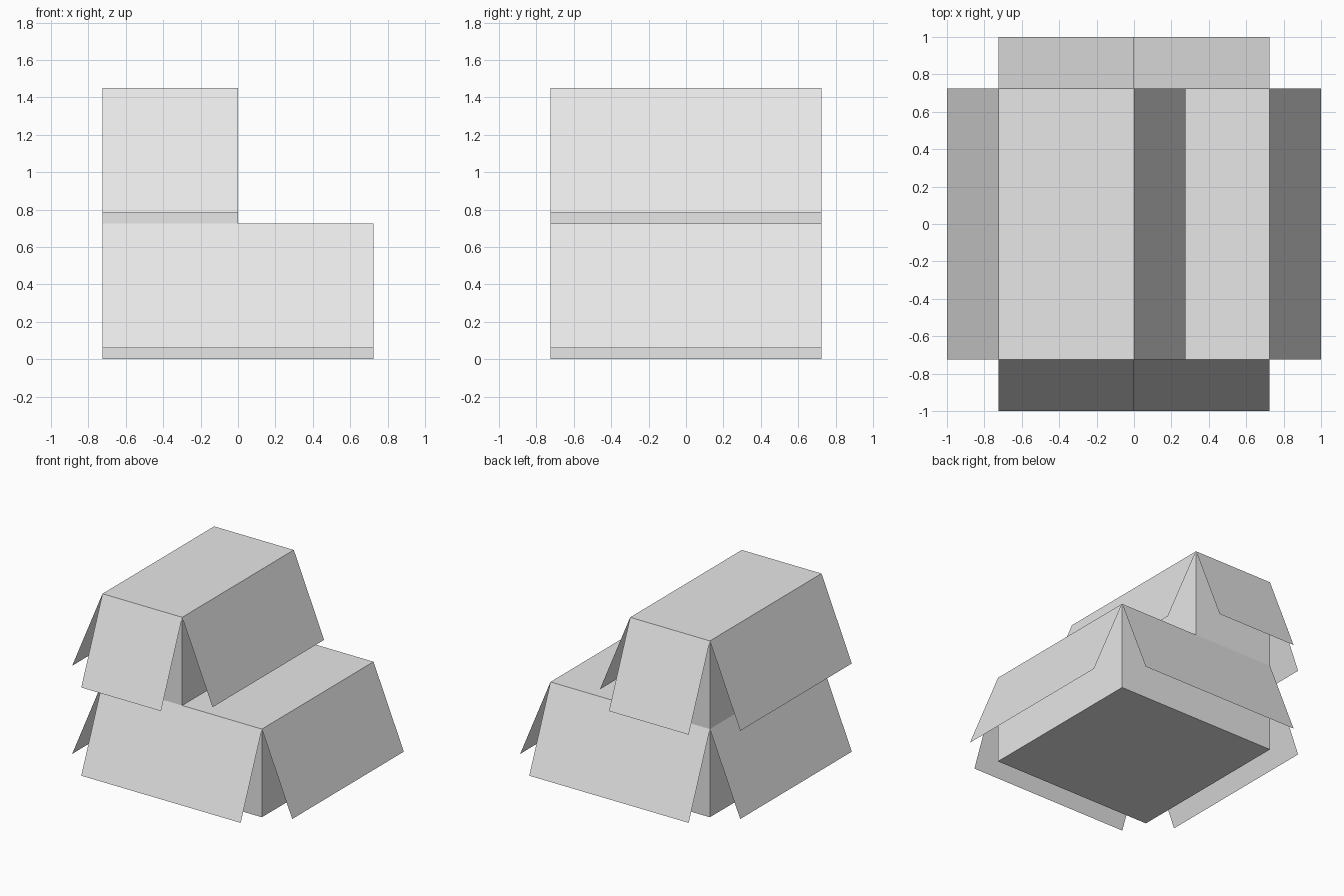
import bpy
import bmesh
from math import radians, sin, cos
from mathutils import Vector

cube = bpy.data.objects.get("Cube")
if cube:
    bpy.data.objects.remove(cube, do_unlink=True)

HALF = 0.7245                # half width of the lower block, also height of a tier
FLAP_LENGTH = 0.72
TILT = radians(22.5)         # flap angle away from the wall

grey = bpy.data.materials.new("light grey")
grey.use_nodes = True
grey.diffuse_color = (0.8, 0.8, 0.8, 1)
grey.node_tree.nodes["Principled BSDF"].inputs["Base Color"].default_value = (0.8, 0.8, 0.8, 1)


def add_object(name, bm):
    mesh = bpy.data.meshes.new(name)
    bm.to_mesh(mesh)
    bm.free()
    mesh.materials.append(grey)
    obj = bpy.data.objects.new(name, mesh)
    bpy.context.collection.objects.link(obj)
    return obj


def block(name, x0, x1, z0, z1):
    bm = bmesh.new()
    bmesh.ops.create_cube(bm, size=1)
    for v in bm.verts:
        v.co = Vector((x1 if v.co.x > 0 else x0,
                       HALF if v.co.y > 0 else -HALF,
                       z1 if v.co.z > 0 else z0))
    add_object(name, bm)


def flap(name, start, end, outward):
    """Thin sheet hinged on the top edge start-end and leaning outward."""
    drop = outward * FLAP_LENGTH * sin(TILT) - Vector((0, 0, FLAP_LENGTH * cos(TILT)))
    bm = bmesh.new()
    face = bm.faces.new([bm.verts.new(p) for p in (start, end, end + drop, start + drop)])
    face.normal_update()
    if face.normal.dot(outward) < 0:
        face.normal_flip()
    add_object(name, bm)


def tier(name, x0, x1, z0):
    # Solid block with a flap hanging from each top edge
    top = z0 + HALF
    block(name + "_block", x0, x1, z0, top)
    corners = [Vector((x, y, top)) for x, y in
               ((x0, -HALF), (x1, -HALF), (x1, HALF), (x0, HALF))]
    sides = (("front", (0, -1, 0)), ("left", (1, 0, 0)),
             ("back", (0, 1, 0)), ("right", (-1, 0, 0)))
    for i, (side, outward) in enumerate(sides):
        flap(f"{name}_{side}_flap", corners[i], corners[(i + 1) % 4], Vector(outward))


tier("lower", -HALF, HALF, 0)
tier("upper", -HALF, 0, HALF)
